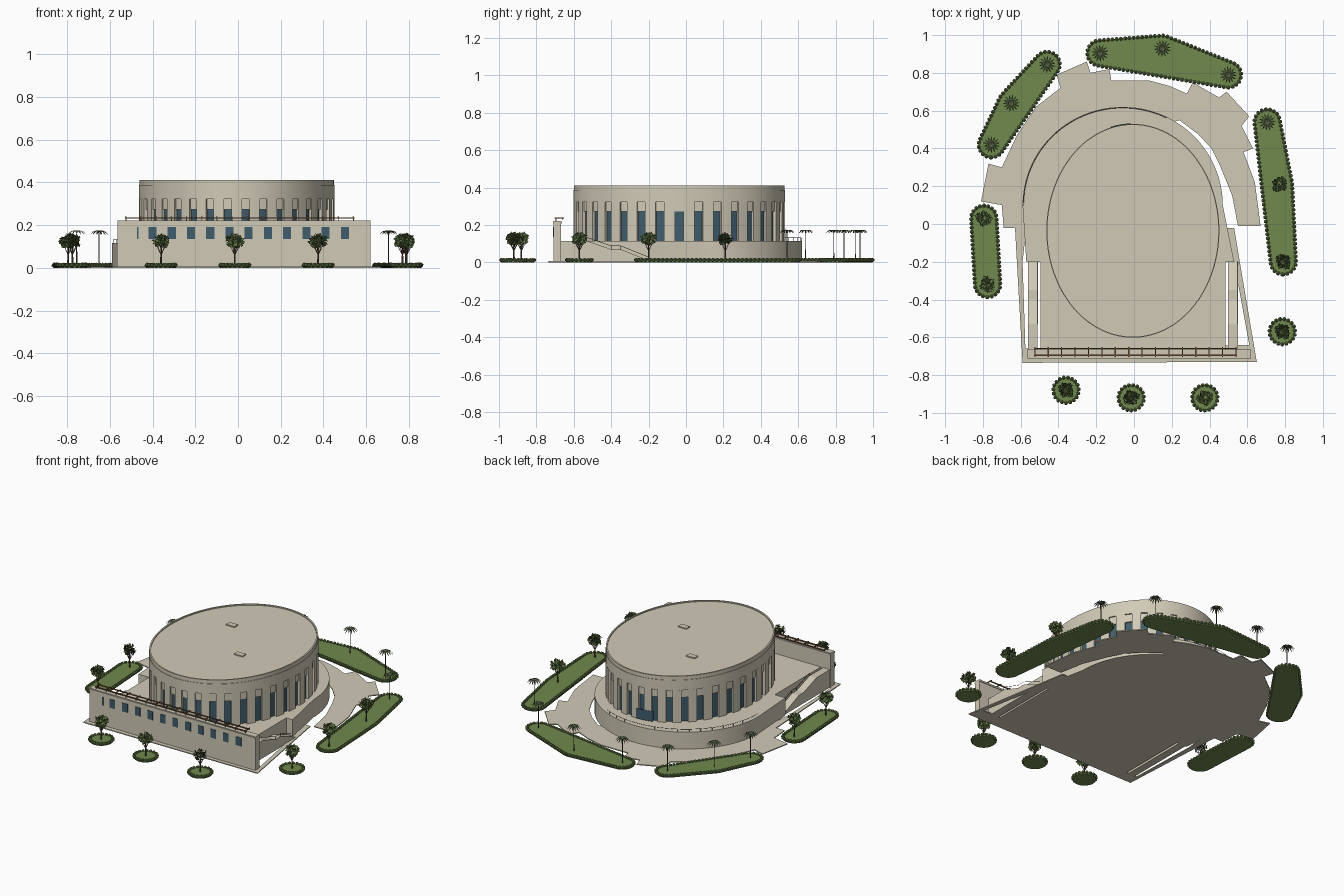
import bpy, bmesh, math, random
from mathutils import Vector, Matrix
from mathutils.geometry import convex_hull_2d

random.seed(4)
if "Cube" in bpy.data.objects:
    bpy.data.objects.remove(bpy.data.objects["Cube"])


def material(name, r, g, b):
    m = bpy.data.materials.new(name)
    m.use_nodes = True
    m.diffuse_color = (r, g, b, 1)
    node = next(n for n in m.node_tree.nodes if n.type == "BSDF_PRINCIPLED")
    node.inputs["Base Color"].default_value = (r, g, b, 1)
    node.inputs["Roughness"].default_value = 0.9
    return m


STONE = material("warm stone", 0.635, 0.59, 0.47)
GLASS = material("blue glass", 0.05, 0.11, 0.15)
GRASS = material("lawn green", 0.16, 0.25, 0.075)
HEDGE = material("hedge green", 0.13, 0.2, 0.065)
LEAF = material("leaf green", 0.12, 0.18, 0.06)
PALM = material("palm green", 0.08, 0.11, 0.05)
TRUNK = material("bark brown", 0.1, 0.07, 0.045)
TIMBER = material("timber brown", 0.2, 0.1, 0.045)
METAL = material("dark metal", 0.06, 0.055, 0.05)


def finish(name, bm, mat, smooth=False):
    bmesh.ops.recalc_face_normals(bm, faces=bm.faces)
    mesh = bpy.data.meshes.new(name)
    bm.to_mesh(mesh)
    bm.free()
    mesh.materials.append(mat)
    return place(name, mesh, (0, 0, 0), smooth)


def place(name, mesh, loc, smooth=False, turn=0):
    ob = bpy.data.objects.new(name, mesh)
    bpy.context.collection.objects.link(ob)
    ob.location = loc
    ob.rotation_euler.z = turn
    if smooth:
        bpy.ops.object.select_all(action="DESELECT")
        ob.select_set(True)
        bpy.context.view_layer.objects.active = ob
        bpy.ops.object.shade_smooth_by_angle(angle=math.radians(30))
    return ob


def add_prism(bm, pts, z0, z1):
    low = [bm.verts.new((x, y, z0)) for x, y in pts]
    high = [bm.verts.new((x, y, z1)) for x, y in pts]
    bm.faces.new(low[::-1])
    bm.faces.new(high)
    for i in range(len(pts)):
        j = (i + 1) % len(pts)
        bm.faces.new((low[i], low[j], high[j], high[i]))


def add_box(bm, x0, x1, y0, y1, z0, z1):
    add_prism(bm, [(x0, y0), (x1, y0), (x1, y1), (x0, y1)], z0, z1)


def add_bar(bm, a, b, r, r2=None, sides=4):
    a, b = Vector(a), Vector(b)
    turn = (b - a).to_track_quat("Z", "Y").to_matrix().to_4x4()
    bmesh.ops.create_cone(bm, cap_ends=True, segments=sides, radius1=r, radius2=r if r2 is None else r2,
                          depth=(b - a).length, matrix=Matrix.Translation((a + b) / 2) @ turn)


def prism(name, pts, z0, z1, mat, smooth=False):
    bm = bmesh.new()
    add_prism(bm, pts, z0, z1)
    return finish(name, bm, mat, smooth)


# Oval drum: all its parts are offsets of one ellipse
def oval(t, inset=0.0):
    return (-0.006 + (0.458 - inset) * math.cos(t), -0.036 + (0.566 - inset) * math.sin(t))


def oval_sweep(name, profile, mat, n=144):
    bm = bmesh.new()
    rings = [[bm.verts.new((*oval(i * math.tau / n, d), z)) for i in range(n)] for d, z in profile]
    for a, b in zip(rings, rings[1:]):
        for i in range(n):
            j = (i + 1) % n
            bm.faces.new((a[i], a[j], b[j], b[i]))
    bm.faces.new(rings[0])
    bm.faces.new(rings[-1])
    return finish(name, bm, mat, True)


def add_arc_block(bm, mid, half, d0, d1, z0, z1):
    ts = [mid + half * k / 2 for k in range(-2, 3)]
    add_prism(bm, [oval(t, d0) for t in ts] + [oval(t, d1) for t in reversed(ts)], z0, z1)


DECK = 0.115
BAYS = 34
step = math.tau / BAYS
oval_sweep("drum_glazing", [(0.016, 0.1), (0.016, 0.275)], GLASS)
oval_sweep("drum_spandrel", [(0.008, 0.272), (0.008, 0.325)], STONE)
oval_sweep("drum_upper_wall", [(0, 0.322), (0, 0.388), (0.003, 0.388), (0.003, 0.412),
                               (0.012, 0.412), (0.012, 0.405)], STONE)
bm = bmesh.new()
for k in range(BAYS):
    add_arc_block(bm, (k + 0.5) * step, step * 0.285, 0, 0.03, 0.1, 0.323)
finish("drum_pilasters", bm, STONE)
bm = bmesh.new()
add_arc_block(bm, math.radians(98), 0.12, -0.003, 0.003, DECK, 0.18)
finish("rear_entrance_glass", bm, GLASS)
bm = bmesh.new()
for x, y in ((-0.153, 0.157), (0.12, -0.15)):
    add_box(bm, x - 0.03, x + 0.03, y - 0.018, y + 0.018, 0.4, 0.412)
finish("roof_hatches", bm, STONE)

# Podium with a rounded back and notches for the side stairs
arc = [(-0.06 + 0.53 * math.cos(math.pi * i / 48), 0.1 + 0.52 * math.sin(math.pi * i / 48)) for i in range(49)]
prism("podium", arc + [(-0.57, -0.2), (-0.495, -0.2), (-0.495, -0.67), (0.485, -0.67), (0.485, -0.2), (0.53, -0.2)],
      0, DECK, STONE, True)

# Slender railing round the rear and right of the podium
bm = bmesh.new()
rail = [(x * 0.992, y * 0.992) for x, y in arc[17:]]
for i, (a, b) in enumerate(zip(rail, rail[1:])):
    add_bar(bm, (*a, 0.132), (*b, 0.132), 0.0012)
    if i % 2:
        add_bar(bm, (*a, DECK), (*a, 0.132), 0.0012)
finish("podium_railing", bm, METAL)

# Side ramps falling from the deck to the ground, each with a slim handrail
for side, x0, x1 in (("left", 0.497, 0.55), ("right", -0.56, -0.51)):
    bm = bmesh.new()
    path = [(-0.67, DECK), (-0.53, DECK), (-0.4, 0.07), (-0.35, 0.07), (-0.2, 0.01)]
    for (ya, za), (yb, zb) in zip(path, path[1:]):
        vs = [bm.verts.new((x, y, z)) for x in (x0, x1) for y, z in ((ya, 0), (yb, 0), (yb, zb), (ya, za))]
        bmesh.ops.convex_hull(bm, input=vs)
    finish(side + "_ramp", bm, STONE)
    bm = bmesh.new()
    for (ya, za), (yb, zb) in zip(path[1:], path[2:]):
        add_bar(bm, (x1, ya, za + 0.018), (x1, yb, zb + 0.018), 0.0012)
        add_bar(bm, (x1, ya, za), (x1, ya, za + 0.018), 0.0012)
    finish(side + "_ramp_handrail", bm, METAL)

# Tall front wall with its windows and timber trellis
bm = bmesh.new()
add_box(bm, -0.565, 0.62, -0.708, -0.668, 0, 0.222)
add_box(bm, -0.565, 0.62, -0.712, -0.664, 0.208, 0.218)
finish("front_wall", bm, STONE)
bm = bmesh.new()
for k in range(11):
    x = -0.4 + 0.09 * k
    add_box(bm, x - 0.019, x + 0.019, -0.711, -0.705, 0.135, 0.19)
add_box(bm, -0.472, -0.466, -0.711, -0.705, 0.135, 0.19)
finish("front_windows", bm, GLASS)
bm = bmesh.new()
for y in (-0.695, -0.66):
    add_box(bm, -0.53, 0.545, y - 0.003, y + 0.003, 0.23, 0.236)
for k in range(16):
    x = -0.525 + 0.071 * k
    add_box(bm, x - 0.003, x + 0.003, -0.703, -0.652, 0.234, 0.239)
    add_box(bm, x - 0.002, x + 0.002, -0.697, -0.693, 0.22, 0.232)
finish("wall_trellis", bm, TIMBER)

# Paving: rear terrace with stepped edge, front apron and side kerbs
terrace = [(-0.69, -0.02), (-0.7, 0.1), (-0.81, 0.12), (-0.77, 0.32), (-0.7, 0.3), (-0.62, 0.47), (-0.52, 0.62),
           (-0.39, 0.72), (-0.41, 0.79), (-0.25, 0.86), (-0.23, 0.8), (-0.13, 0.82), (-0.12, 0.76), (0.08, 0.76),
           (0.19, 0.73), (0.28, 0.69), (0.31, 0.75), (0.45, 0.67), (0.49, 0.7), (0.61, 0.57), (0.57, 0.52),
           (0.63, 0.4), (0.58, 0.38), (0.64, 0.22), (0.67, -0.01), (0.55, -0.01), (0.52, 0.15), (0.455, 0.31),
           (0.41, 0.4), (0.34, 0.475), (0.24, 0.55), (0.1, 0.5), (-0.2, 0.5), (-0.45, 0.3), (-0.55, -0.02)]
prism("rear_terrace", terrace, 0, 0.006, STONE)
prism("front_apron", [(-0.59, -0.735), (0.65, -0.73), (0.62, -0.64), (-0.58, -0.66)], 0, 0.006, STONE)
prism("left_kerb", [(0.65, -0.73), (0.56, -0.2), (0.53, -0.02), (0.49, -0.02), (0.53, -0.2), (0.612, -0.65)],
      0, 0.006, STONE)
prism("right_kerb", [(-0.59, -0.735), (-0.63, -0.02), (-0.57, -0.02), (-0.59, -0.2), (-0.575, -0.66)],
      0, 0.006, STONE)

# Shared tree meshes, built around the origin
bm = bmesh.new()
add_bar(bm, (0, 0, 0), (0, 0, 0.1), 0.005, 0.003, 6)
for k in range(6):
    a = k * math.tau / 6
    add_bar(bm, (0, 0, 0.06), (0.028 * math.cos(a), 0.028 * math.sin(a), 0.115), 0.002, 0.001)
trunk = finish("tree_trunk", bm, TRUNK)
bm = bmesh.new()
for k in range(130):
    d = Vector([random.gauss(0, 1) for _ in range(3)]).normalized() * random.uniform(0.4, 1)
    c = Vector((d.x * 0.04, d.y * 0.04, 0.124 + d.z * 0.032))
    u = Vector([random.gauss(0, 1) for _ in range(3)]).normalized()
    v = u.orthogonal().normalized() * 0.009
    bm.faces.new([bm.verts.new(c + p) for p in (u * 0.014, v, u * -0.014, -v)])
crown = finish("tree_crown", bm, LEAF)
bm = bmesh.new()
add_bar(bm, (0, 0, 0), (0, 0, 0.168), 0.003, 0.002, 6)
stem = finish("palm_trunk", bm, TRUNK)
bm = bmesh.new()
for k in range(14):
    a = k * math.tau / 14
    out, wide = Vector((math.cos(a), math.sin(a), 0)), Vector((-math.sin(a), math.cos(a), 0))
    spine = [(0, 0.167, 0.001), (0.015, 0.174, 0.004), (0.03, 0.17, 0.004), (0.045, 0.156, 0.0005)]
    rows = [[bm.verts.new(out * r + wide * w * s + Vector((0, 0, z))) for s in (-1, 1)] for r, z, w in spine]
    for p, q in zip(rows, rows[1:]):
        bm.faces.new((p[0], p[1], q[1], q[0]))
fronds = finish("palm_fronds", bm, PALM)
protos = {"tree": (trunk, crown), "palm": (stem, fronds)}

# Planting beds: hull of circles, edged by clipped shrubs; plants stand at the circle centres
beds = [[("palm", -0.18, 0.905), ("palm", 0.15, 0.93), ("palm", 0.5, 0.79)],
        [("palm", -0.46, 0.845), ("palm", -0.65, 0.64), ("palm", -0.755, 0.42)],
        [("tree", -0.795, 0.03), ("tree", -0.775, -0.32)],
        [("palm", 0.705, 0.54), ("tree", 0.77, 0.21), ("tree", 0.79, -0.2)],
        [("tree", 0.785, -0.57)], [("tree", -0.36, -0.88)], [("tree", -0.015, -0.92)], [("tree", 0.375, -0.92)]]
for n, bed in enumerate(beds, 1):
    cloud = [Vector((x + 0.068 * math.cos(k * math.tau / 32), y + 0.068 * math.sin(k * math.tau / 32)))
             for _, x, y in bed for k in range(32)]
    edge = [cloud[i] for i in convex_hull_2d(cloud)]
    prism(f"planting_bed_{n}", edge, 0, 0.012, GRASS)
    bm = bmesh.new()
    carry = 0.0
    for a, b in zip(edge, edge[1:] + edge[:1]):
        length = (b - a).length
        while carry < length:
            p = a.lerp(b, carry / length)
            bmesh.ops.create_icosphere(bm, subdivisions=1, radius=0.0115,
                                       matrix=Matrix.Translation((p.x, p.y, 0.0125)))
            carry += 0.0225
        carry -= length
    finish(f"hedge_{n}", bm, HEDGE, True)
    for m, (kind, x, y) in enumerate(bed, 1):
        for part in protos[kind]:
            place(f"{part.name}_{n}_{m}", part.data, (x, y, 0), turn=random.uniform(0, 6))
for pair in protos.values():
    for part in pair:
        bpy.data.objects.remove(part)
